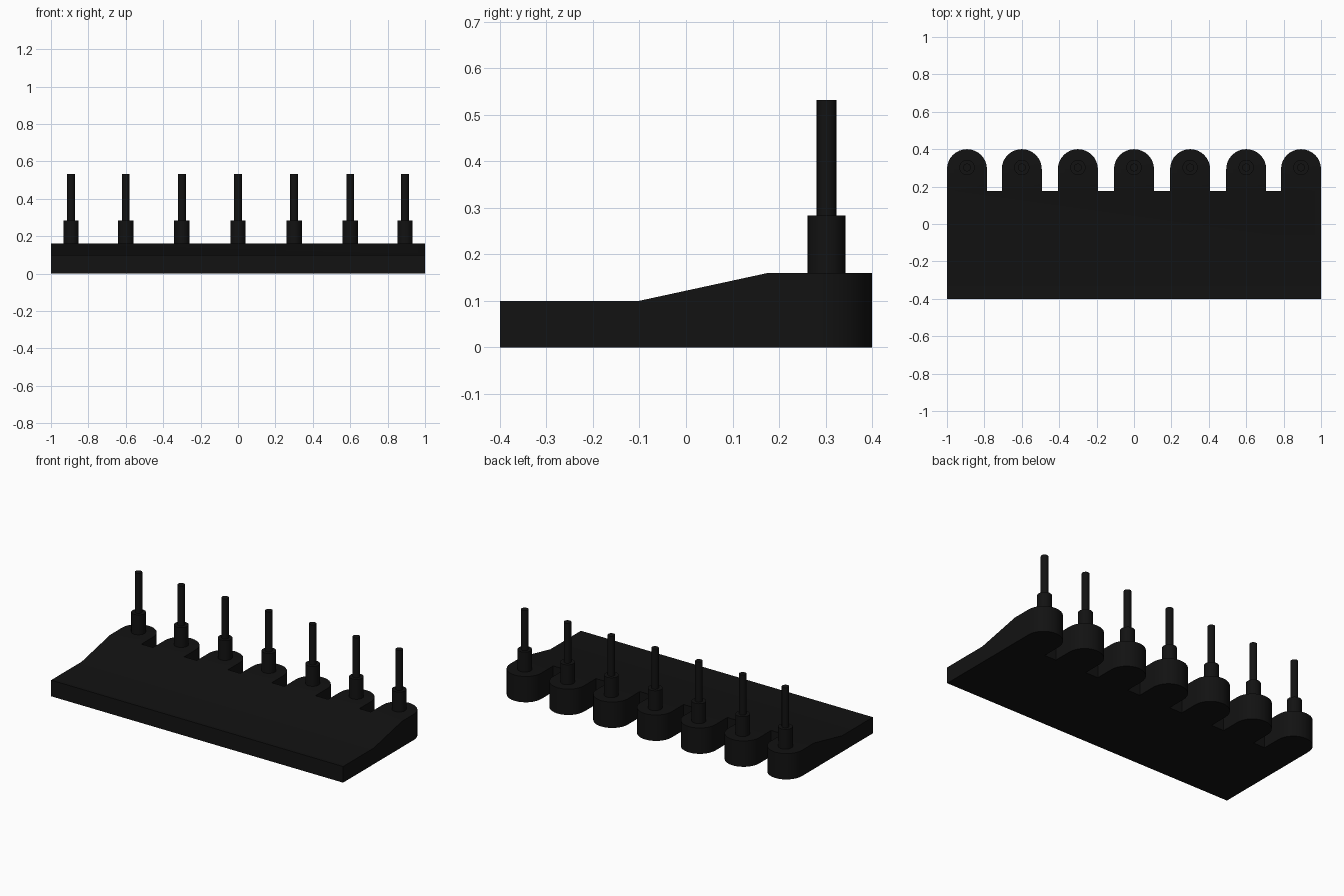
import bpy, bmesh
from math import pi, cos, sin

if "Cube" in bpy.data.objects:
    bpy.data.objects.remove(bpy.data.objects["Cube"])

black = bpy.data.materials.new("black")
black.diffuse_color = (0.006, 0.006, 0.006, 1)
black.use_nodes = True
black.node_tree.nodes["Principled BSDF"].inputs["Base Color"].default_value = black.diffuse_color

CENTRES = [-0.893, -0.6, -0.3, 0.0, 0.3, 0.6, 0.893]
R, NOTCH_Y, LOBE_Y = 0.107, 0.177, 0.293


def finish(name, bm):
    bmesh.ops.recalc_face_normals(bm, faces=bm.faces)
    me = bpy.data.meshes.new(name)
    bm.to_mesh(me)
    bm.free()
    ob = bpy.data.objects.new(name, me)
    bpy.context.collection.objects.link(ob)
    me.materials.append(black)
    bpy.ops.object.select_all(action='DESELECT')
    ob.select_set(True)
    bpy.context.view_layer.objects.active = ob
    bpy.ops.object.shade_smooth_by_angle(angle=0.6)
    return ob


# Base: flat plan faces (front strip, ramp, lobes), extruded up to the profile
bm = bmesh.new()


def plan_face(points):
    bm.faces.new([bm.verts.new((x, y, 0)) for x, y in points])


row = [(cx + s * R, NOTCH_Y) for cx in CENTRES for s in (-1, 1)]
x0, x1 = row[0][0], row[-1][0]
plan_face([(x0, -0.4), (x1, -0.4), (x1, -0.1), (x0, -0.1)])
plan_face([(x0, -0.1), (x1, -0.1)] + row[::-1])
for cx in CENTRES:
    arc = [(cx + R * cos(pi * i / 16), LOBE_Y + R * sin(pi * i / 16)) for i in range(17)]
    plan_face([(cx - R, NOTCH_Y), (cx + R, NOTCH_Y)] + arc)
bmesh.ops.remove_doubles(bm, verts=bm.verts, dist=1e-5)
ext = bmesh.ops.extrude_face_region(bm, geom=bm.faces[:], use_keep_orig=True)
for v in ext["geom"]:
    if isinstance(v, bmesh.types.BMVert):
        v.co.z = 0.1 if v.co.y < -0.05 else 0.16
finish("base", bm)

# Stepped posts, one per lobe, turned from a short profile
PROFILE = [(0.041, 0.16), (0.041, 0.283), (0.021, 0.283), (0.021, 0.531)]
N = 24
for k, cx in enumerate(CENTRES):
    bm = bmesh.new()
    rings = [[bm.verts.new((cx + r * cos(2 * pi * i / N), 0.302 + r * sin(2 * pi * i / N), z))
              for i in range(N)] for r, z in PROFILE]
    for a, b in zip(rings, rings[1:]):
        for i in range(N):
            j = (i + 1) % N
            bm.faces.new((a[i], a[j], b[j], b[i]))
    bm.faces.new(rings[0])
    bm.faces.new(rings[-1])
    finish(f"post_{k + 1}", bm)
